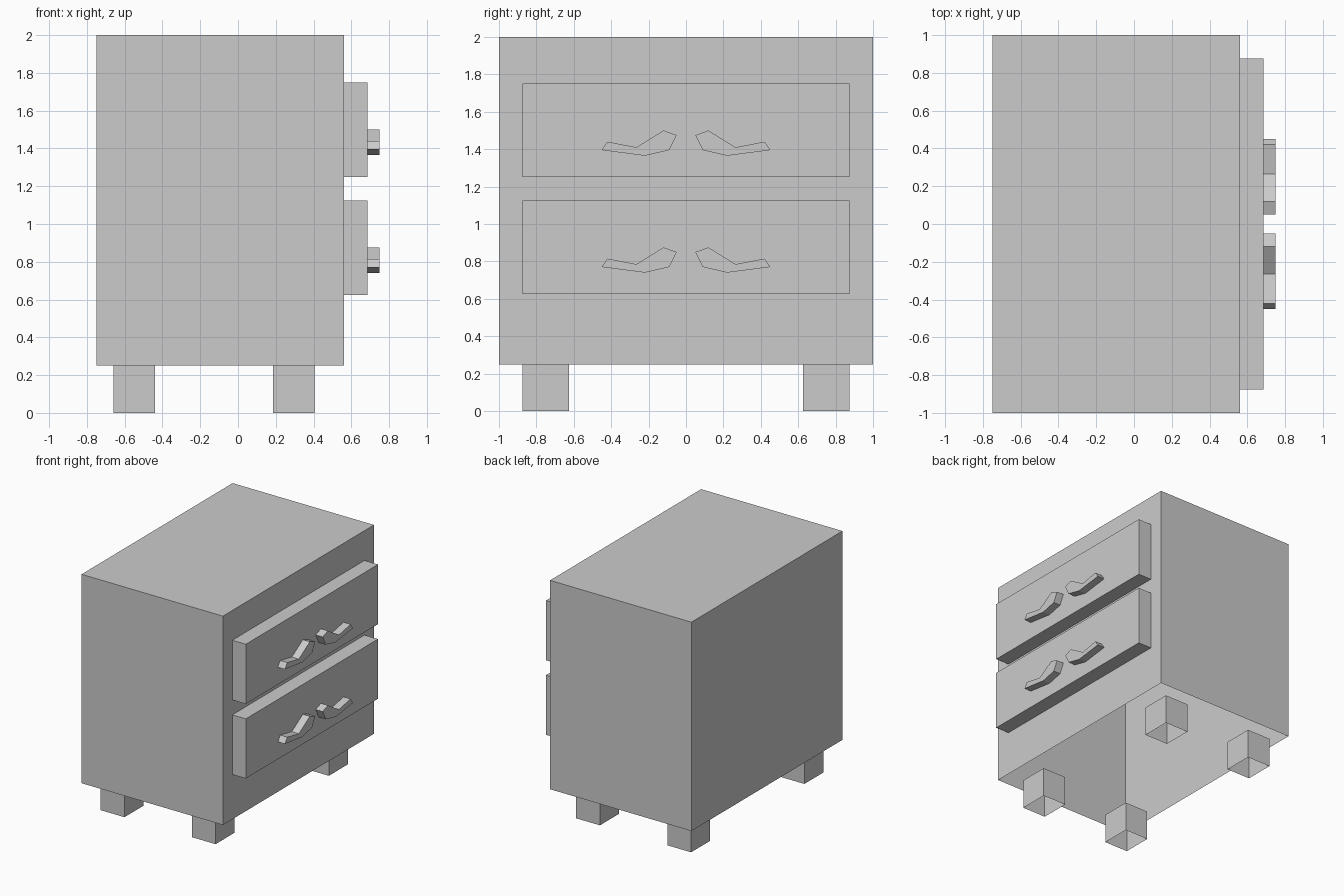
import bpy
import bmesh
from mathutils import Vector

cube = bpy.data.objects.get("Cube")
if cube:
    bpy.data.objects.remove(cube, do_unlink=True)

grey = bpy.data.materials.new("plain grey")
grey.use_nodes = True
colour = (0.6, 0.6, 0.6, 1)
grey.diffuse_color = colour
grey.node_tree.nodes["Principled BSDF"].inputs["Base Color"].default_value = colour


def prism(name, outline, depth, open_sides=()):
    """Extrude a planar outline by depth, leaving out faces whose normal is in open_sides."""
    bm = bmesh.new()
    base = bm.faces.new([bm.verts.new(p) for p in outline])
    extruded = bmesh.ops.extrude_face_region(bm, geom=[base], use_keep_orig=True)
    moved = [v for v in extruded["geom"] if isinstance(v, bmesh.types.BMVert)]
    bmesh.ops.translate(bm, verts=moved, vec=depth)
    bmesh.ops.recalc_face_normals(bm, faces=bm.faces[:])
    bm.normal_update()
    hidden = [f for f in bm.faces
              if any(f.normal.dot(Vector(d)) > 0.99 for d in open_sides)]
    bmesh.ops.delete(bm, geom=hidden, context="FACES_ONLY")
    mesh = bpy.data.meshes.new(name)
    bm.to_mesh(mesh)
    bm.free()
    mesh.materials.append(grey)
    obj = bpy.data.objects.new(name, mesh)
    bpy.context.collection.objects.link(obj)
    return obj


def box(name, x, y, z, open_sides=()):
    outline = [(x[0], y[0], z[0]), (x[1], y[0], z[0]),
               (x[1], y[1], z[0]), (x[0], y[1], z[0])]
    return prism(name, outline, (0, 0, z[1] - z[0]), open_sides)


UP, DOWN, BACK = (0, 0, 1), (0, 0, -1), (-1, 0, 0)

# Cabinet shell, open underneath
box("cabinet_body", (-0.75, 0.56), (-1, 1), (0.25, 2), [DOWN])

# Hollow legs
for row, x in (("rear", (-0.66, -0.44)), ("front", (0.185, 0.405))):
    for side, y in (("right", (-0.875, -0.625)), ("left", (0.625, 0.875))):
        box(f"{row}_{side}_leg", x, y, (0, 0.25), [UP, DOWN])

# Drawers, each with a mirrored pair of bent handles
handle = [(0.05, 0.225), (0.12, 0.25), (0.265, 0.16), (0.42, 0.19),
          (0.45, 0.145), (0.22, 0.115), (0.09, 0.145)]
for level, z in (("lower", 0.625), ("upper", 1.25)):
    box(f"{level}_drawer", (0.56, 0.685), (-0.875, 0.875), (z, z + 0.5), [BACK])
    for side, s in (("right", -1), ("left", 1)):
        outline = [(0.685, s * y, z + h) for y, h in handle]
        prism(f"{level}_{side}_handle", outline, (0.065, 0, 0), [BACK])
